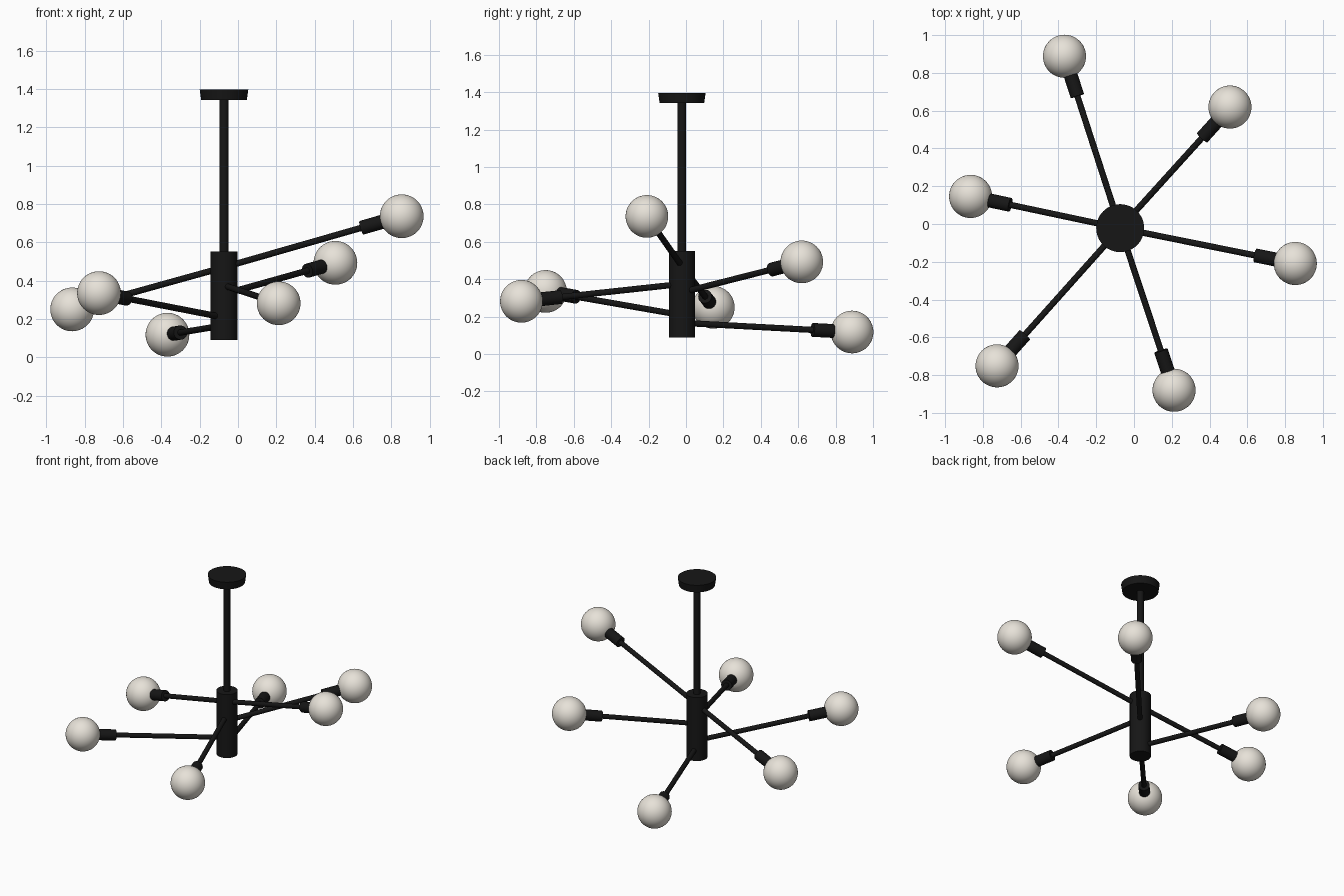
import bpy, math
from mathutils import Vector

if "Cube" in bpy.data.objects:
    bpy.data.objects.remove(bpy.data.objects["Cube"])

CX, CY = -0.073, -0.022


def material(name, color):
    m = bpy.data.materials.new(name)
    m.diffuse_color = color
    m.use_nodes = True
    m.node_tree.nodes["Principled BSDF"].inputs["Base Color"].default_value = m.diffuse_color
    return m


black = material("black_metal", (0.008, 0.008, 0.008, 1))
glass = material("warm_white_glass", (0.80, 0.76, 0.69, 1))


def finish(name, mat):
    ob = bpy.context.object
    ob.name = name
    ob.data.materials.append(mat)
    bpy.ops.object.shade_smooth_by_angle(angle=math.radians(35))
    return ob


def rod(name, a, b, r1, r2=None, sides=32):
    """Cylinder or cone running from point a to point b."""
    a, b = Vector(a), Vector(b)
    d = b - a
    bpy.ops.mesh.primitive_cone_add(
        vertices=sides, radius1=r1, radius2=r1 if r2 is None else r2,
        depth=d.length, location=(a + b) / 2,
        rotation=d.to_track_quat('Z', 'Y').to_euler())
    return finish(name, black)


# Ceiling canopy, drop rod and central hub
rod("ceiling_canopy", (CX, CY, 1.342), (CX, CY, 1.397), 0.119, 0.127, 48)
rod("drop_rod", (CX, CY, 0.54), (CX, CY, 1.35), 0.023)
rod("central_hub", (CX, CY, 0.09), (CX, CY, 0.552), 0.070, sides=48)

# Globe centre and the height where its arm meets the hub axis
arms = [
    ((-0.368, 0.888, 0.118), 0.167),
    ((0.508, 0.619, 0.493), 0.330),
    ((-0.865, 0.146, 0.250), 0.470),
    ((0.854, -0.209, 0.736), 0.470),
    ((-0.725, -0.751, 0.335), 0.208),
    ((0.212, -0.880, 0.282), 0.375),
]

# Each arm carries a socket and a globe
for i, (tip, z) in enumerate(arms, 1):
    tip = Vector(tip)
    root = Vector((CX, CY, z))
    d = (tip - root).normalized()
    rod(f"arm_{i}", root, tip - d * 0.15, 0.0165, sides=24)
    rod(f"socket_{i}", tip - d * 0.222, tip - d * 0.09, 0.037)
    bpy.ops.mesh.primitive_uv_sphere_add(segments=48, ring_count=24,
                                         radius=0.114, location=tip)
    finish(f"globe_{i}", glass)
